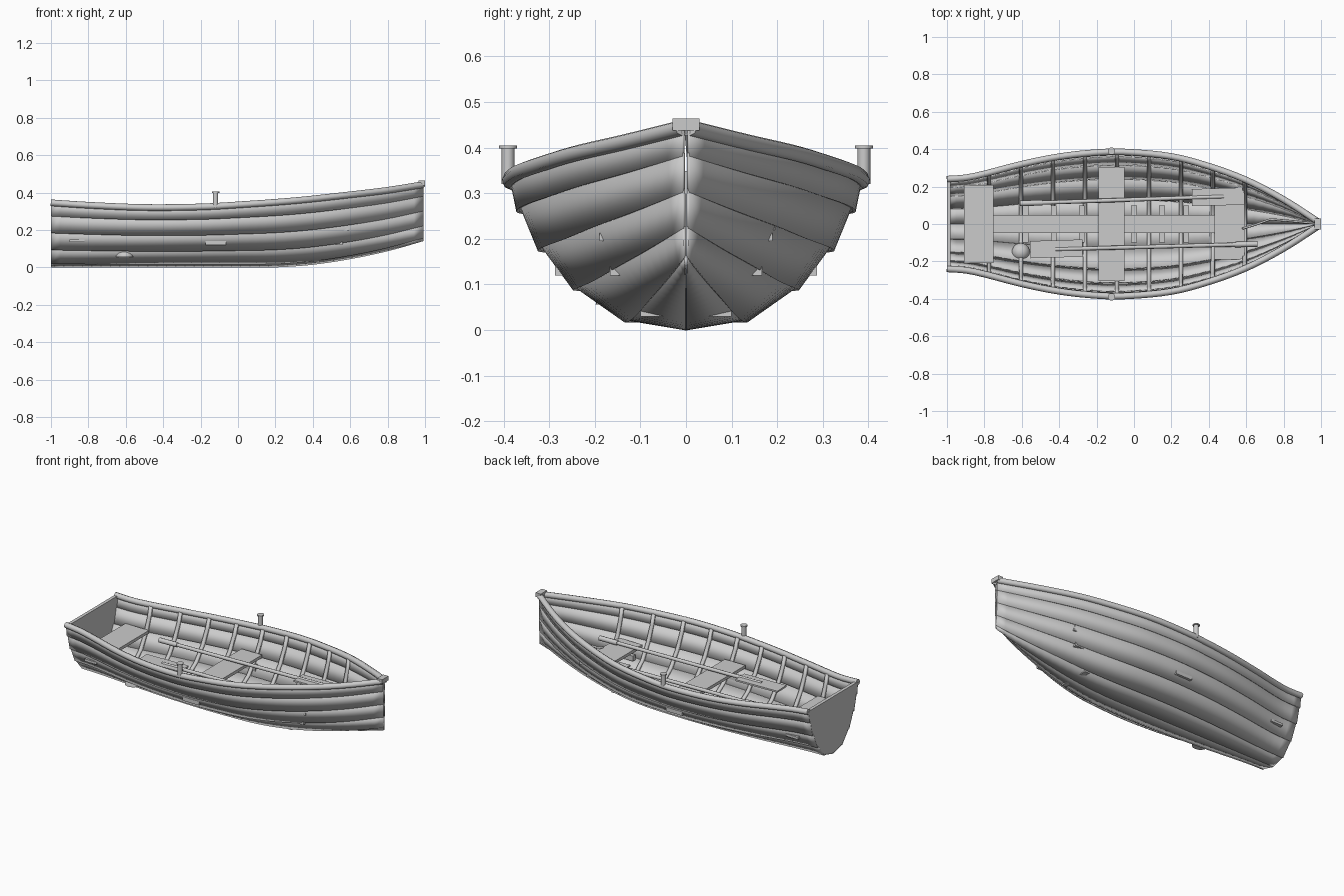
import bpy, bmesh, math
from mathutils import Vector

if "Cube" in bpy.data.objects:
    bpy.data.objects.remove(bpy.data.objects["Cube"])


def interp(pts, x):
    # smooth interpolation through (x, value) points
    n = len(pts)
    i = max(0, min(n - 2, sum(p[0] <= x for p in pts) - 1))

    def slope(k):
        a, b = pts[max(k - 1, 0)], pts[min(k + 1, n - 1)]
        return (b[1] - a[1]) / (b[0] - a[0])
    (x0, y0), (x1, y1) = pts[i], pts[i + 1]
    h = x1 - x0
    t = (x - x0) / h
    return ((2*t**3 - 3*t*t + 1) * y0 + (t**3 - 2*t*t + t) * h * slope(i)
            + (3*t*t - 2*t**3) * y1 + (t**3 - t*t) * h * slope(i + 1))


BEAM = [(-1, .237), (-.9, .244), (-.8, .265), (-.6, .317), (-.4, .357), (-.2, .379), (-.05, .382),
        (.2, .358), (.4, .306), (.6, .232), (.8, .128), (.99, .006)]
SHEER = [(-1, .349), (-.8, .336), (-.5, .324), (-.2, .327), (0, .338), (.3, .36), (.6, .392),
         (.8, .416), (1, .448)]
KEEL = [(-1, .003), (-.5, .003), (0, .003), (.2, .004), (.4, .018), (.6, .048), (.8, .09), (1, .145)]
# each strake: (beam fraction, height fraction) at lower and upper edge
STRAKES = [((0, 0), (.335, .065)), ((.345, .05), (.625, .28)), ((.64, .265), (.82, .55)),
           ((.84, .525), (.94, .81)), ((.962, .785), (1, 1))]
XS = [-1 + 1.99 * i / 40 for i in range(41)]


def section(x, f):
    k = interp(KEEL, x)
    return Vector((x, f[0] * interp(BEAM, x), k + f[1] * (interp(SHEER, x) - k)))


def finish(name, bm, smooth=True):
    bmesh.ops.recalc_face_normals(bm, faces=bm.faces)
    me = bpy.data.meshes.new(name)
    bm.to_mesh(me)
    bm.free()
    ob = bpy.data.objects.new(name, me)
    bpy.context.collection.objects.link(ob)
    if smooth:
        bpy.context.view_layer.objects.active = ob
        ob.select_set(True)
        bpy.ops.object.shade_smooth_by_angle(angle=math.radians(30))
        ob.select_set(False)
    return ob


def sheet(name, rows, thick, mirror=False):
    bm = bmesh.new()
    vs = [[bm.verts.new(p) for p in r] for r in rows]
    for a, b in zip(vs, vs[1:]):
        for j in range(len(a) - 1):
            bm.faces.new((a[j], b[j], b[j + 1], a[j + 1]))
    ob = finish(name, bm)
    if mirror:
        ob.modifiers.new("mirror", 'MIRROR').use_axis = (False, True, False)
    s = ob.modifiers.new("thickness", 'SOLIDIFY')
    s.thickness, s.offset = thick, 0
    return ob


def box(name, x0, x1, y0, y1, z0, z1, rot=0):
    bm = bmesh.new()
    bmesh.ops.create_cube(bm, size=1)
    bmesh.ops.scale(bm, vec=(x1 - x0, y1 - y0, z1 - z0), verts=bm.verts)
    ob = finish(name, bm, False)
    ob.location = ((x0 + x1) / 2, (y0 + y1) / 2, (z0 + z1) / 2)
    ob.rotation_euler.z = rot
    return ob


def tube(name, pts, r, res=2):
    cu = bpy.data.curves.new(name, 'CURVE')
    cu.dimensions = '3D'
    cu.bevel_depth, cu.bevel_resolution, cu.use_fill_caps = r, res, True
    sp = cu.splines.new('POLY')
    sp.points.add(len(pts) - 1)
    for p, q in zip(sp.points, pts):
        p.co = (*q, 1)
    ob = bpy.data.objects.new(name, cu)
    bpy.context.collection.objects.link(ob)
    return ob


# lapped hull planks
for n, (lo, hi) in enumerate(STRAKES):
    sheet(f"hull_strake_{n}", [[section(x, lo), section(x, hi)] for x in XS], .007, n > 0)
    if n == 0:
        sheet("hull_bottom_left", [[Vector((p.x, -p.y, p.z)) for p in
                                    (section(x, lo), section(x, hi))] for x in XS], .007)

# transom board
half = [section(-1, f) for s in STRAKES for f in s]
outline = half + [Vector((p.x, -p.y, p.z)) for p in half[:0:-1]]
bm = bmesh.new()
face = bm.faces.new([bm.verts.new(p) for p in outline])
ext = bmesh.ops.extrude_face_region(bm, geom=[face])
bmesh.ops.translate(bm, vec=(.02, 0, 0), verts=[v for v in ext["geom"] if isinstance(v, bmesh.types.BMVert)])
finish("transom", bm, False)

# ribs across the inside
for i in range(9):
    x = -.775 + .171 * i
    prof = [(0, .03), (.32, .075), (.60, .28), (.79, .54), (.915, .80), (.97, .98)]
    rows = []
    for dx in (-.01, .01):
        h = [section(x + dx, f) for f in prof]
        rows.append([Vector((p.x, -p.y, p.z)) for p in h[:0:-1]] + h)
    sheet(f"rib_{i}", rows, .014)

# gunwale rails, breasthook and oarlock pins
for side, s in (("left", -1), ("right", 1)):
    tube(f"gunwale_{side}", [(x, s * (interp(BEAM, x) + .003), interp(SHEER, x) - .003) for x in XS], .0175)
    tube(f"oarlock_pin_{side}", [(-.12, s * .39, .32), (-.12, s * .39, .402)], .014, 4)
    tube(f"oarlock_cap_{side}", [(-.12, s * .39, .398), (-.12, s * .39, .405)], .02, 4)
box("breasthook", .965, 1.0, -.03, .03, .438, .464)

# seats with end cleats
box("stern_seat", -.91, -.75, -.208, .208, .19, .208)
box("middle_seat", -.19, -.05, -.305, .305, .19, .208)
box("bow_seat", .43, .59, -.19, .19, .195, .213)
for s in (-1, 1):
    box("stern_seat_cleat", -.90, -.82, s * .19 - .012, s * .19 + .012, .135, .15)
    box("middle_seat_cleat", -.175, -.065, s * .273 - .014, s * .273 + .014, .12, .153)
    box("bow_seat_cleat", .46, .56, s * .155 - .012, s * .155 + .012, .12, .152)

# floorboard on cross bearers
box("floorboard", -.75, .44, -.048, .048, .045, .06)
for x in (-.58, -.43, -.28, -.14, 0, .15, .28, .42):
    box("floor_bearer", x - .015, x + .015, -.1, .1, .03, .045)

# oars lying on the seats
for name, blade, neck, grip, rot in (
        ("right", (.45, .145), (.48, .147), (-.61, .11), .03),
        ("left", (-.415, -.133), (-.42, -.135), (.66, -.107), .03)):
    z = .224
    tube(f"oar_shaft_{name}", [(*neck, z), (*grip, z)], .011)
    a, b = Vector((*grip, z)), Vector((*neck, z))
    tube(f"oar_grip_{name}", [a, a + (b - a).normalized() * .12], .015)
    box(f"oar_blade_{name}", blade[0] - .14, blade[0] + .14, blade[1] - .046, blade[1] + .046,
        z - .005, z + .005, rot)

# domed bailer on the floor
bm = bmesh.new()
bmesh.ops.create_uvsphere(bm, u_segments=24, v_segments=16, radius=.048)
cut = bmesh.ops.bisect_plane(bm, geom=bm.verts[:] + bm.edges[:] + bm.faces[:], dist=1e-5,
                             plane_co=(0, 0, 0), plane_no=(0, 0, -1), clear_outer=True)
bmesh.ops.holes_fill(bm, edges=[e for e in bm.edges if e.is_boundary])
finish("bailer", bm).location = (-.605, -.15, .056)

# bow painter rope
tube("painter_rope", [(.58, -.025, .22), (.66, .0, .2), (.73, .025, .22), (.85, .015, .3),
                      (.97, .003, .43)], .006)
